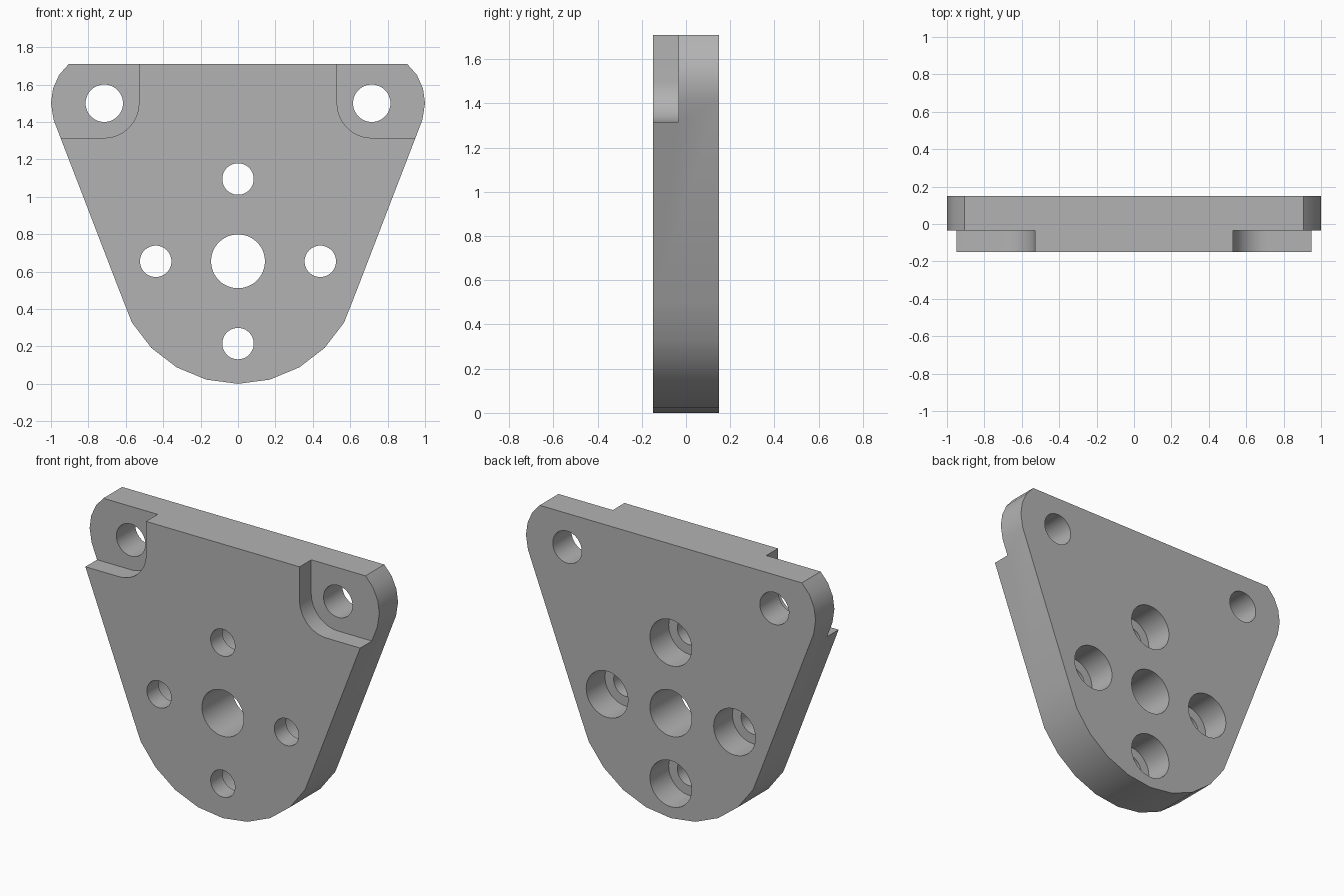
import bpy
import bmesh
from math import sin, cos, radians

cube = bpy.data.objects.get("Cube")
if cube:
    bpy.data.objects.remove(cube, do_unlink=True)

FRONT, BACK, LEDGE = -0.15, 0.15, -0.035
HUB_Z, EAR_X, EAR_Z, TOP = 0.655, 0.715, 1.5, 1.71

grey = bpy.data.materials.new("machined grey")
grey.use_nodes = True
colour = (0.45, 0.45, 0.45, 1)
grey.diffuse_color = colour
grey.node_tree.nodes["Principled BSDF"].inputs["Base Color"].default_value = colour


def arc(cx, cz, r, angles):
    return [(cx + r * cos(radians(a)), cz + r * sin(radians(a))) for a in angles]


def mirrored(points):
    return [(-x, z) for x, z in reversed(points)]


def prism(name, points, y0, y1):
    """Extrude an x-z outline from y0 to y1."""
    bm = bmesh.new()
    face = bm.faces.new([bm.verts.new((x, y0, z)) for x, z in points])
    new = bmesh.ops.extrude_face_region(bm, geom=[face])["geom"]
    verts = [v for v in new if isinstance(v, bmesh.types.BMVert)]
    bmesh.ops.translate(bm, verts=verts, vec=(0, y1 - y0, 0))
    bmesh.ops.recalc_face_normals(bm, faces=bm.faces)
    mesh = bpy.data.meshes.new(name)
    bm.to_mesh(mesh)
    bm.free()
    mesh.materials.append(grey)
    obj = bpy.data.objects.new(name, mesh)
    bpy.context.collection.objects.link(obj)
    return obj


def cut(points, y0, y1):
    """Subtract a prism from the plate."""
    cutter = prism("cutter", points, y0, y1)
    cutter.hide_render = True
    mod = plate.modifiers.new("cut", "BOOLEAN")
    mod.operation = "DIFFERENCE"
    mod.solver = "EXACT"
    mod.object = cutter
    bpy.ops.object.modifier_apply(modifier=mod.name)
    bpy.data.objects.remove(cutter, do_unlink=True)


def hole(x, z, r, y0=FRONT - 0.1, y1=BACK + 0.1):
    cut(arc(x, z, r, [i * 7.5 for i in range(48)]), y0, y1)


# Plate: rounded bottom, straight flanks, rounded ears, flat top
right = arc(0, HUB_Z, 0.655, [-75, -60, -45, -30, -15])
side = arc(0, HUB_Z, 0.655, [-75, -60, -45, -30]) + [(0.635, 0.5)]
side += arc(EAR_X, EAR_Z, 0.285, [-18, 0, 16, 32]) + [(0.905, TOP)]
plate = prism("mounting_plate", [(0, 0)] + side + mirrored(side), FRONT, BACK)
bpy.context.view_layer.objects.active = plate
plate.select_set(True)

# Ear pockets on the front, with a hole through each
pocket = [(0.53, 1.9)] + arc(EAR_X, EAR_Z, 0.185, range(180, 271, 6))
pocket += [(1.2, EAR_Z - 0.185), (1.2, 1.9)]
for s, outline in ((1, pocket), (-1, mirrored(pocket))):
    cut(outline, FRONT - 0.1, LEDGE)
    hole(s * EAR_X, EAR_Z, 0.1)

# Centre bore and four bolt holes, counterbored from the back
hole(0, HUB_Z, 0.144)
for dx, dz in ((1, 0), (0, 1), (-1, 0), (0, -1)):
    x, z = 0.44 * dx, HUB_Z + 0.44 * dz
    hole(x, z, 0.084)
    hole(x, z, 0.144, LEDGE, BACK + 0.1)

bpy.ops.object.shade_smooth_by_angle(angle=radians(30))
